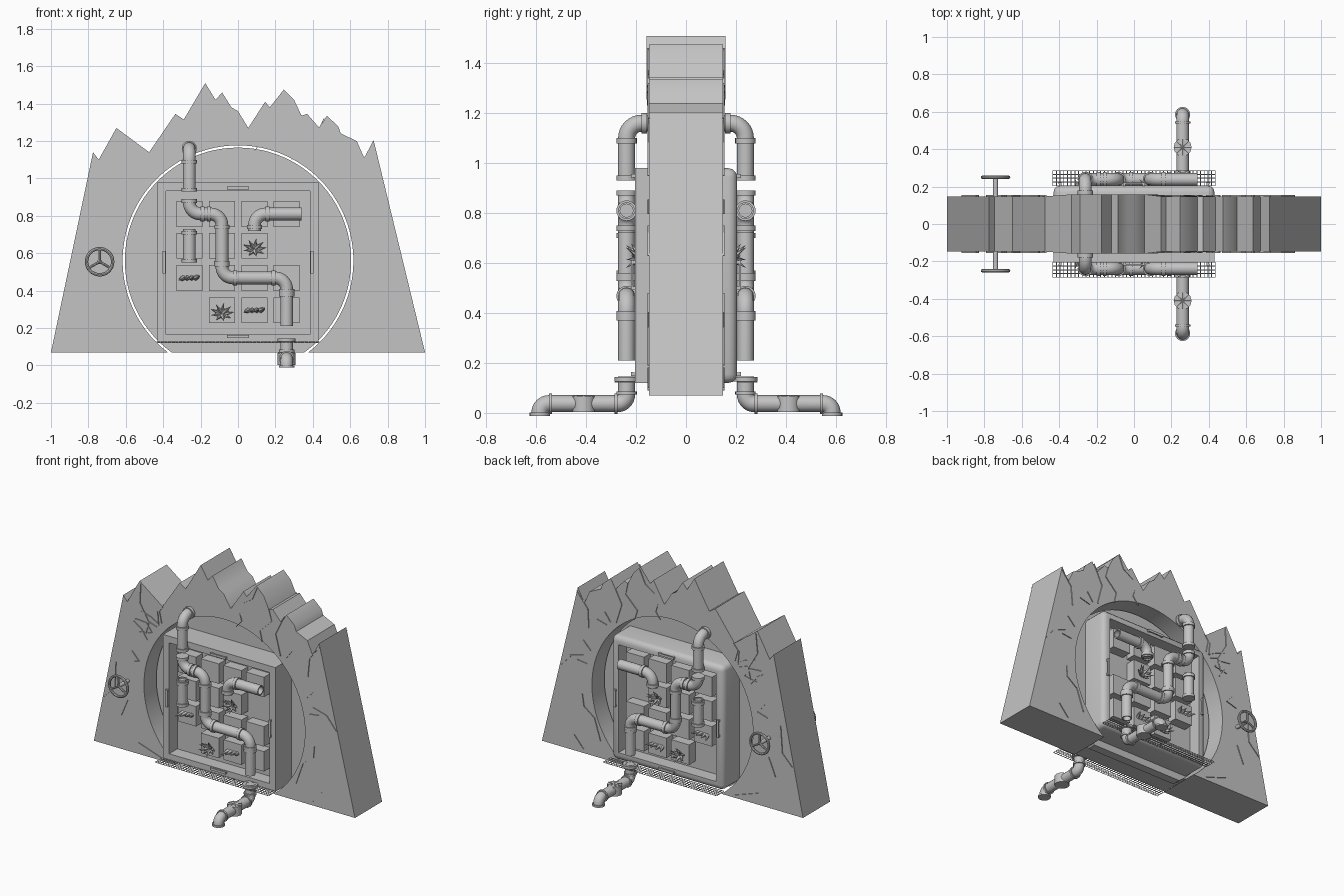
import bpy, bmesh, math, random
from mathutils import Vector, Matrix

random.seed(4)
cube = bpy.data.objects.get("Cube")
if cube:
    bpy.data.objects.remove(cube, do_unlink=True)

GREY = (0.55, 0.55, 0.55, 1)
stone = bpy.data.materials.new("plain_grey")
stone.use_nodes = True
stone.diffuse_color = GREY
stone.node_tree.nodes["Principled BSDF"].inputs["Base Color"].default_value = GREY


def finish(obj, smooth=False):
    """Give the material, bake modifiers and shade."""
    bpy.ops.object.select_all(action='DESELECT')
    obj.select_set(True)
    bpy.context.view_layer.objects.active = obj
    bpy.ops.object.convert(target='MESH')
    obj = bpy.context.view_layer.objects.active
    obj.data.materials.clear()
    obj.data.materials.append(stone)
    if smooth:
        bpy.ops.object.shade_smooth_by_angle(angle=math.radians(35))
    return obj


def add(name, data):
    obj = bpy.data.objects.new(name, data)
    bpy.context.collection.objects.link(obj)
    return obj


def from_bm(name, bm):
    bmesh.ops.recalc_face_normals(bm, faces=bm.faces)
    mesh = bpy.data.meshes.new(name)
    bm.to_mesh(mesh)
    bm.free()
    return add(name, mesh)


def prism(name, outline, y0, y1):
    """Extrude an x-z outline along y."""
    bm = bmesh.new()
    face = bm.faces.new([bm.verts.new((x, y0, z)) for x, z in outline])
    ext = bmesh.ops.extrude_face_region(bm, geom=[face])['geom']
    moved = [v for v in ext if isinstance(v, bmesh.types.BMVert)]
    bmesh.ops.translate(bm, verts=moved, vec=(0, y1 - y0, 0))
    return from_bm(name, bm)


def box(name, centre, size):
    bm = bmesh.new()
    bmesh.ops.create_cube(bm, size=1, matrix=Matrix.LocRotScale(Vector(centre), None, Vector(size)))
    return finish(from_bm(name, bm))


def rod(name, a, b, r, tip=None, sides=24):
    """Cylinder or cone between two points."""
    a, b = Vector(a), Vector(b)
    turn = (b - a).to_track_quat('Z', 'Y')
    bm = bmesh.new()
    bmesh.ops.create_cone(bm, cap_ends=True, segments=sides, radius1=r, radius2=r if tip is None else tip,
                          depth=(b - a).length, matrix=Matrix.LocRotScale((a + b) / 2, turn, None))
    return finish(from_bm(name, bm), True)


def pipe(name, points, r=0.034, bend=0.06):
    """Hollow pipe with rounded elbows and collars beside each elbow."""
    pts = [Vector(p) for p in points]
    path = [pts[0]]
    for before, p, after in zip(pts, pts[1:], pts[2:]):
        u, v = (before - p).normalized() * bend, (after - p).normalized() * bend
        for i in range(9):
            t = math.pi / 2 * i / 8
            path.append(p + u * (1 - math.sin(t)) + v * (1 - math.cos(t)))
        for d in (u, v):
            rod(name + "_collar", p + d, p + d * 1.35, r * 1.2)
    path.append(pts[-1])
    curve = bpy.data.curves.new(name, 'CURVE')
    curve.dimensions = '3D'
    curve.bevel_depth = r
    curve.bevel_resolution = 4
    line = curve.splines.new('POLY')
    line.points.add(len(path) - 1)
    for point, co in zip(line.points, path):
        point.co = (*co, 1)
    obj = finish(add(name, curve))
    wall = obj.modifiers.new("wall", 'SOLIDIFY')
    wall.thickness = 0.008
    wall.offset = -1
    finish(obj, True)


# Mountain slab: jagged skyline with a round arch opening
RING_Z, RING_R, BASE = 0.56, 0.617, 0.07
skyline = [(-1, BASE), (-.775, 1.14), (-.745, 1.1), (-.65, 1.27), (-.475, 1.14), (-.335, 1.345), (-.29, 1.315),
           (-.175, 1.51), (-.12, 1.42), (-.085, 1.46), (-.035, 1.38), (0, 1.36), (.055, 1.27), (.145, 1.41),
           (.17, 1.38), (.245, 1.475), (.3, 1.42), (.34, 1.335), (.37, 1.345), (.435, 1.27), (.475, 1.335),
           (.535, 1.28), (.55, 1.24), (.635, 1.2), (.675, 1.11), (.725, 1.205), (1, BASE)]


def arc(r, steps=72):
    start = math.asin((BASE - RING_Z) / r)
    sweep = math.pi - 2 * start
    return [(r * math.cos(start + sweep * i / steps), RING_Z + r * math.sin(start + sweep * i / steps))
            for i in range(steps + 1)]


slab = prism("mountain_slab", skyline + arc(RING_R), -0.148, 0.148)
for v in slab.data.vertices:
    if v.co.z > 1.25 and -0.5 < v.co.x < 0.06:
        v.co.y *= 1.07
finish(slab, True)
finish(prism("inner_disc", arc(RING_R - 0.012), -0.03, 0.03), True)

# Rock cracks
cracks = [[(.25, 1.46), (.21, 1.37), (.1, 1.3), (.13, 1.2), (.09, 1.15)],
          [(.34, 1.34), (.36, 1.26), (.27, 1.17), (.29, 1.1)],
          [(.46, 1.32), (.39, 1.18), (.43, 1.04)],
          [(-.64, 1.25), (-.65, 1.12), (-.58, 1), (-.6, .92)],
          [(-.47, 1.14), (-.5, 1.1), (-.48, 1.02)],
          [(.73, 1.18), (.65, 1.08), (.64, .95)],
          [(.68, .75), (.78, .72), (.86, .63)],
          [(.69, .48), (.68, .4), (.6, .34), (.55, .19)],
          [(-.83, .66), (-.84, .48), (-.92, .4)],
          [(-.74, .42), (-.79, .3)], [(-.66, .15), (-.48, .09)], [(.75, .18), (.68, .1)]]
for i in range(12):
    angle = random.choice((0.15, 2.35)) + random.random() * 0.7
    line = []
    for k in range(4):
        radius = 0.67 + 0.07 * k
        line.append((radius * math.cos(angle), RING_Z + radius * math.sin(angle)))
        angle += random.uniform(-0.1, 0.1)
    cracks.append([p for p in line if p[1] < 1.1 and abs(p[0]) < 0.92 - 0.21 * p[1]])


def crack(name, line, s):
    left, right = [], []
    for i, (x, z) in enumerate(line):
        w = 0.002 if i in (0, len(line) - 1) else 0.005
        left.append((x - w, z - w / 2))
        right.append((x + w, z + w / 2))
    finish(prism(name, left + right[::-1], s * 0.145, s * 0.154))


def panel(name, s, round_edge):
    """Square housing with a sunken tray."""
    bm = bmesh.new()
    bmesh.ops.create_cube(bm, size=1, matrix=Matrix.LocRotScale(
        Vector((0, s * 0.1025, 0.55)), None, Vector((0.86, 0.205, 0.86))))
    if round_edge:
        edges = [e for e in bm.edges if all(v.co.y * s > 0.1 for v in e.verts)
                 or abs(e.verts[0].co.y - e.verts[1].co.y) > 0.1]
        bmesh.ops.bevel(bm, geom=edges, offset=round_edge, segments=3, profile=0.5, affect='EDGES')
    bm.normal_update()
    front = max(bm.faces, key=lambda f: f.calc_center_median().y * s)
    bmesh.ops.inset_region(bm, faces=[front], thickness=0.065 - round_edge)
    tray = bmesh.ops.extrude_face_region(bm, geom=[front])['geom']
    bmesh.ops.translate(bm, verts=[g for g in tray if isinstance(g, bmesh.types.BMVert)], vec=(0, -s * 0.09, 0))
    if front.is_valid:
        bm.faces.remove(front)
    finish(from_bm(name, bm), bool(round_edge))


COLS = (-0.26, -0.086, 0.088, 0.26)
ROWS = (0.81, 0.64, 0.468, 0.295)
A, B, C, D = COLS
for side, s in (("front", -1), ("back", 1)):
    for line in cracks:
        if len(line) > 1:
            crack(side + "_crack", line, s)

    # Housing, handles and tiles
    panel(side + "_panel", s, 0.035 if s > 0 else 0)
    for sx, sz in ((0, 1), (0, -1), (1, 0), (-1, 0)):
        x, z = sx * 0.395, 0.552 + sz * 0.397
        box(side + "_handle", (x, s * 0.217, z), (0.016 if sx else 0.12, 0.008, 0.016 if sz else 0.12))
        for e in (-0.052, 0.052):
            box(side + "_handle_post", (x + e * abs(sz), s * 0.208, z + e * abs(sx)), (0.014, 0.02, 0.014))
    for i, x in enumerate(COLS):
        for j, z in enumerate(ROWS):
            if (i, j) not in ((0, 3), (3, 1)):
                box(side + "_tile", (x, s * 0.148, z), (0.138, 0.076, 0.138))

    # Crystal clusters and flat shelf growths on some tiles
    for x, z in ((C, ROWS[1]), (B, ROWS[3])):
        for k in range(9):
            a = math.tau * k / 9
            rod(side + "_crystal", (x, s * 0.18, z - 0.02),
                (x + 0.065 * math.cos(a), s * (0.22 + 0.02 * (k % 2)), z - 0.01 + 0.05 * math.sin(a)), 0.016, 0, 5)
    for x, z in ((A, ROWS[2]), (C, ROWS[3])):
        for dx in (-0.055, -0.02, 0.02, 0.055):
            rod(side + "_shelf_growth", (x + dx * 0.6, s * 0.18, z), (x + dx, s * 0.235, z + dx * 0.2), 0.016, 0.003, 6)

    # Pipework
    y = s * 0.238
    pipe(side + "_top_pipe", [(A, y, 0.935), (A, y, 1.16), (A, s * 0.1, 1.16)])
    pipe(side + "_main_pipe", [(A, y, 0.88), (A, y, ROWS[0]), (B, y, ROWS[0]), (B, y, ROWS[2]),
                               (D, y, ROWS[2]), (D, y, 0.21)])
    pipe(side + "_branch_pipe", [(C, y, 0.72), (C, y, ROWS[0]), (0.34, y, ROWS[0])])
    pipe(side + "_short_pipe", [(A, y, 0.55), (A, y, 0.73)])
    for x, z in ((A, 0.94), (A, 0.56), (A, 0.71), (B, 0.55), (D, 0.38)):
        rod(side + "_flange", (x, y, z - 0.01), (x, y, z + 0.01), 0.041)

    # Drain pipe with valve
    pipe(side + "_drain_pipe", [(D, y, 0.145), (D, y, 0.037), (D, s * 0.585, 0.037), (D, s * 0.585, 0)], 0.034, 0.036)
    rod(side + "_drain_flange", (D, y, 0.125), (D, y, 0.143), 0.048)
    rod(side + "_valve_body", (D, s * 0.41, 0.003), (D, s * 0.41, 0.068), 0.048, sides=12)
    for k in range(8):
        a = math.tau * k / 8
        rod(side + "_valve_blade", (D, s * 0.41, 0.068),
            (D + 0.045 * math.cos(a), s * 0.41 + 0.045 * math.sin(a), 0.068), 0.004, sides=6)

    # Floor grate
    bm = bmesh.new()
    bmesh.ops.create_grid(bm, x_segments=44, y_segments=4, size=0.5)
    bmesh.ops.scale(bm, vec=(0.87, 0.083, 1), verts=bm.verts)
    bmesh.ops.translate(bm, vec=(0, s * 0.245, 0.125), verts=bm.verts)
    grate = from_bm(side + "_grate", bm)
    grate.modifiers.new("bars", 'WIREFRAME').thickness = 0.005
    finish(grate)

    # Hand wheel
    hub = Vector((-0.74, s * 0.25, 0.555))
    bpy.ops.mesh.primitive_torus_add(location=hub, rotation=(math.pi / 2, 0, 0), major_radius=0.07,
                                     minor_radius=0.009, major_segments=32, minor_segments=8)
    wheel = bpy.context.object
    wheel.name = side + "_wheel_rim"
    finish(wheel, True)
    rod(side + "_wheel_axle", (hub.x, s * 0.14, hub.z), hub, 0.013)
    for k in range(3):
        a = math.pi / 2 + math.tau * k / 3
        rod(side + "_wheel_spoke", hub, hub + Vector((math.cos(a), 0, math.sin(a))) * 0.07, 0.007, sides=8)
